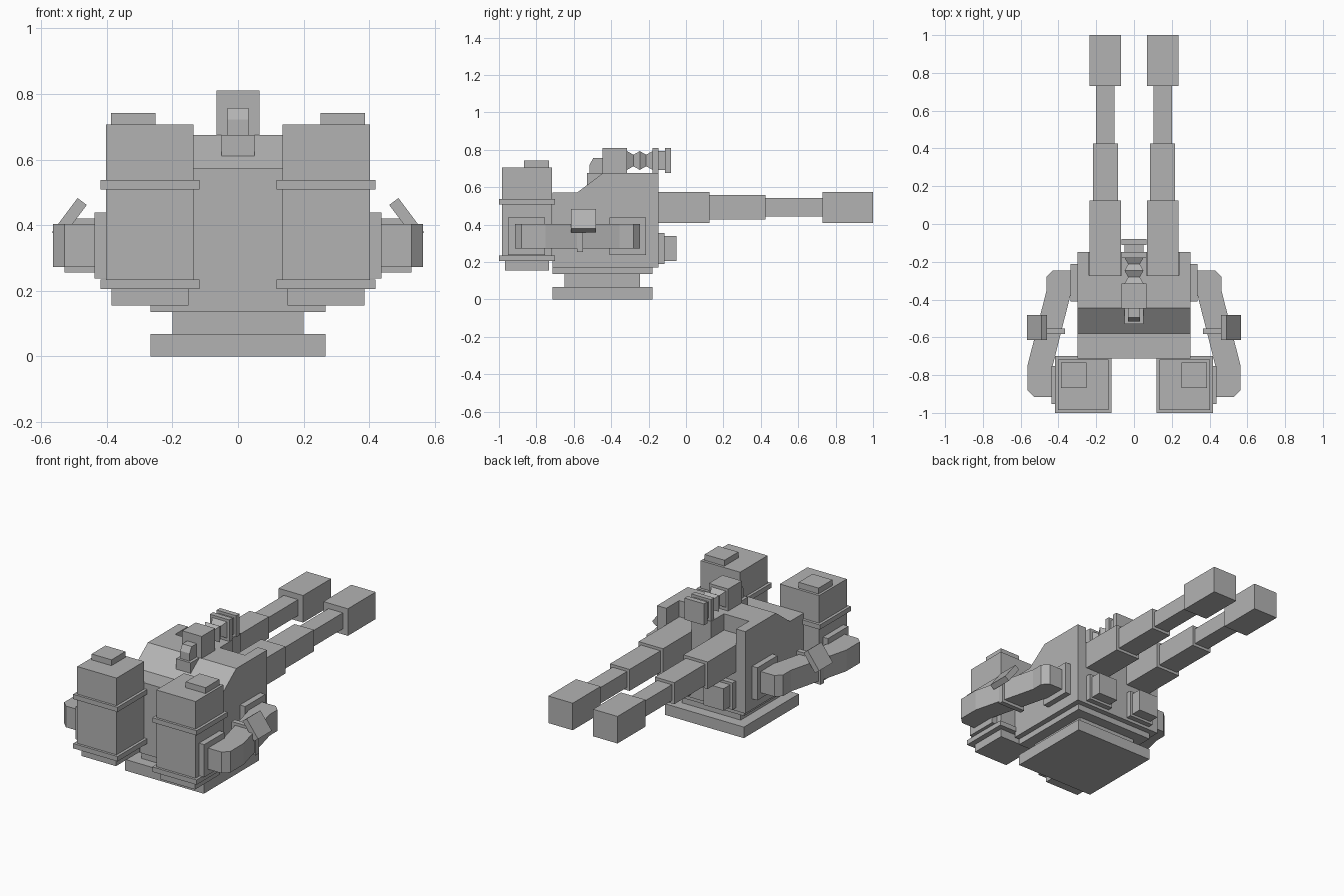
import bpy
import bmesh
from math import atan2
from mathutils import Matrix, Vector

cube = bpy.data.objects.get("Cube")
if cube:
    bpy.data.objects.remove(cube, do_unlink=True)

# Single plain material
GREY = bpy.data.materials.new("plain grey")
GREY.use_nodes = True
colour = (0.45, 0.45, 0.45, 1)
GREY.diffuse_color = colour
GREY.node_tree.nodes["Principled BSDF"].inputs["Base Color"].default_value = colour


def finish(name, bm):
    bmesh.ops.recalc_face_normals(bm, faces=bm.faces)
    mesh = bpy.data.meshes.new(name)
    bm.to_mesh(mesh)
    bm.free()
    mesh.materials.append(GREY)
    obj = bpy.data.objects.new(name, mesh)
    bpy.context.scene.collection.objects.link(obj)
    return obj


def box(name, x, y, z):
    """Box from (min, max) pairs on each axis."""
    bm = bmesh.new()
    spans = (x, y, z)
    centre = Vector([(a + b) / 2 for a, b in spans])
    size = [abs(b - a) for a, b in spans]
    bmesh.ops.create_cube(bm, size=1, matrix=Matrix.Translation(centre) @ Matrix.Diagonal((*size, 1)))
    return finish(name, bm)


def prism(name, outline, depth):
    """Extrude a closed outline of 3D points along a vector."""
    bm = bmesh.new()
    face = bm.faces.new([bm.verts.new(p) for p in outline])
    new = bmesh.ops.extrude_face_region(bm, geom=[face], use_keep_orig=True)["geom"]
    bmesh.ops.translate(bm, vec=depth, verts=[g for g in new if isinstance(g, bmesh.types.BMVert)])
    return finish(name, bm)


def side_prism(name, half, profile):
    """Profile of (y, z) points, symmetric about x = 0."""
    return prism(name, [(-half, y, z) for y, z in profile], (2 * half, 0, 0))


def mid(half):
    return (-half, half)


# Pedestal
FOOT_Y = (-0.713, -0.18)
box("base_plate", mid(0.267), FOOT_Y, (0, 0.068))
box("base_neck", mid(0.2), (-0.65, -0.245), (0.068, 0.136))
box("turntable", mid(0.267), FOOT_Y, (0.136, 0.172))

# Main housing with a sloped rear deck
housing = side_prism("housing", 0.3, [
    (-0.713, 0.172), (-0.147, 0.172), (-0.147, 0.675),
    (-0.445, 0.675), (-0.58, 0.573), (-0.713, 0.573)])

# Open slots for the barrels
for s in (-1, 1):
    cutter = box("slot_cutter", (s * 0.067, s * 0.237), (-0.272, 0), (0.41, 0.9))
    cutter.hide_render = True
    mod = housing.modifiers.new("slot", "BOOLEAN")
    mod.operation = "DIFFERENCE"
    mod.solver = "EXACT"
    mod.object = cutter
    bpy.context.view_layer.objects.active = housing
    bpy.ops.object.modifier_apply(modifier=mod.name)
    bpy.data.objects.remove(cutter, do_unlink=True)

# Parts found on both sides
for s, side in ((1, "left"), (-1, "right")):
    def pair(name, x, y, z):
        return box(f"{side}_{name}", (s * x[0], s * x[1]), y, z)

    # Stepped barrel
    bx, bz = 0.152, 0.4925
    for name, y, half in (("barrel_root", (-0.272, 0.125), 0.083),
                          ("barrel_middle", (0.125, 0.425), 0.066),
                          ("barrel_tip", (0.425, 0.73), 0.049),
                          ("muzzle", (0.73, 1.0), 0.083)):
        pair(name, (bx - half, bx + half), y, (bz - half, bz + half))

    # Small lamp block under the barrel
    pair("lamp_plate", (bx - 0.083, bx + 0.083), (-0.147, -0.115), (0.19, 0.355))
    pair("lamp_block", (bx - 0.067, bx + 0.067), (-0.115, -0.05), (0.205, 0.34))

    # Rear tank
    pair("tank", (0.135, 0.402), (-0.985, -0.717), (0.205, 0.706))
    for name, z in (("upper_band", (0.508, 0.537)), ("lower_band", (0.205, 0.235))):
        pair(name, (0.118, 0.419), (-1.0, -0.70), z)
    pair("tank_foot", (0.151, 0.386), (-0.968, -0.733), (0.155, 0.205))
    pair("tank_cap", (0.252, 0.387), (-0.867, -0.733), (0.706, 0.742))

    # Curved feed duct between housing and tank
    pair("housing_socket", (0.3, 0.336), (-0.41, -0.213), (0.238, 0.438))
    pair("tank_socket", (0.402, 0.437), (-0.952, -0.753), (0.238, 0.438))
    path = [(0.336, -0.245), (0.428, -0.245), (0.464, -0.28), (0.464, -0.355),
            (0.564, -0.75), (0.564, -0.88), (0.528, -0.915), (0.437, -0.915),
            (0.437, -0.775), (0.336, -0.375)]
    prism(f"{side}_duct", [(s * x, y, 0.273) for x, y in path], (0, 0, 0.13))
    pair("duct_clamp", (0.364, 0.528), (-0.583, -0.552), (0.255, 0.42))

    # Tilted plate on the duct
    plate = pair("tilted_plate", (-0.0175, 0.0175), (-0.067, 0.067), (-0.065, 0.065))
    plate.location = (s * 0.514, -0.548, 0.42)
    plate.rotation_euler.y = -s * atan2(0.6, 0.8)

# Sight on the roof
box("sight_body", mid(0.066), (-0.447, -0.315), (0.675, 0.81))
box("eyepiece_base", mid(0.05), (-0.53, -0.445), (0.61, 0.675))
side_prism("eyepiece", 0.032, [
    (-0.515, 0.675), (-0.515, 0.722), (-0.495, 0.757), (-0.445, 0.757), (-0.445, 0.675)])

# Pinched bellows of the sight: square rings bridged into a tube
SIGHT_Z = 0.743
bm = bmesh.new()
rings = []
for i in range(5):
    r = 0.031 if i % 2 else 0.05
    y = -0.315 + i * 0.034
    rings.append([bm.verts.new((a * r, y, SIGHT_Z + b * r))
                  for a, b in ((-1, -1), (1, -1), (1, 1), (-1, 1))])
for lo, hi in zip(rings, rings[1:]):
    for k in range(4):
        n = (k + 1) % 4
        bm.faces.new((lo[k], lo[n], hi[n], hi[k]))
bm.faces.new(rings[0])
bm.faces.new(rings[-1])
finish("sight_bellows", bm)

# Front lens plates
for name, y, half in (("rear_lens_plate", (-0.179, -0.147), 0.066),
                      ("lens_spacer", (-0.147, -0.112), 0.05),
                      ("front_lens_plate", (-0.112, -0.08), 0.066)):
    box(name, mid(half), y, (SIGHT_Z - half, SIGHT_Z + half))
